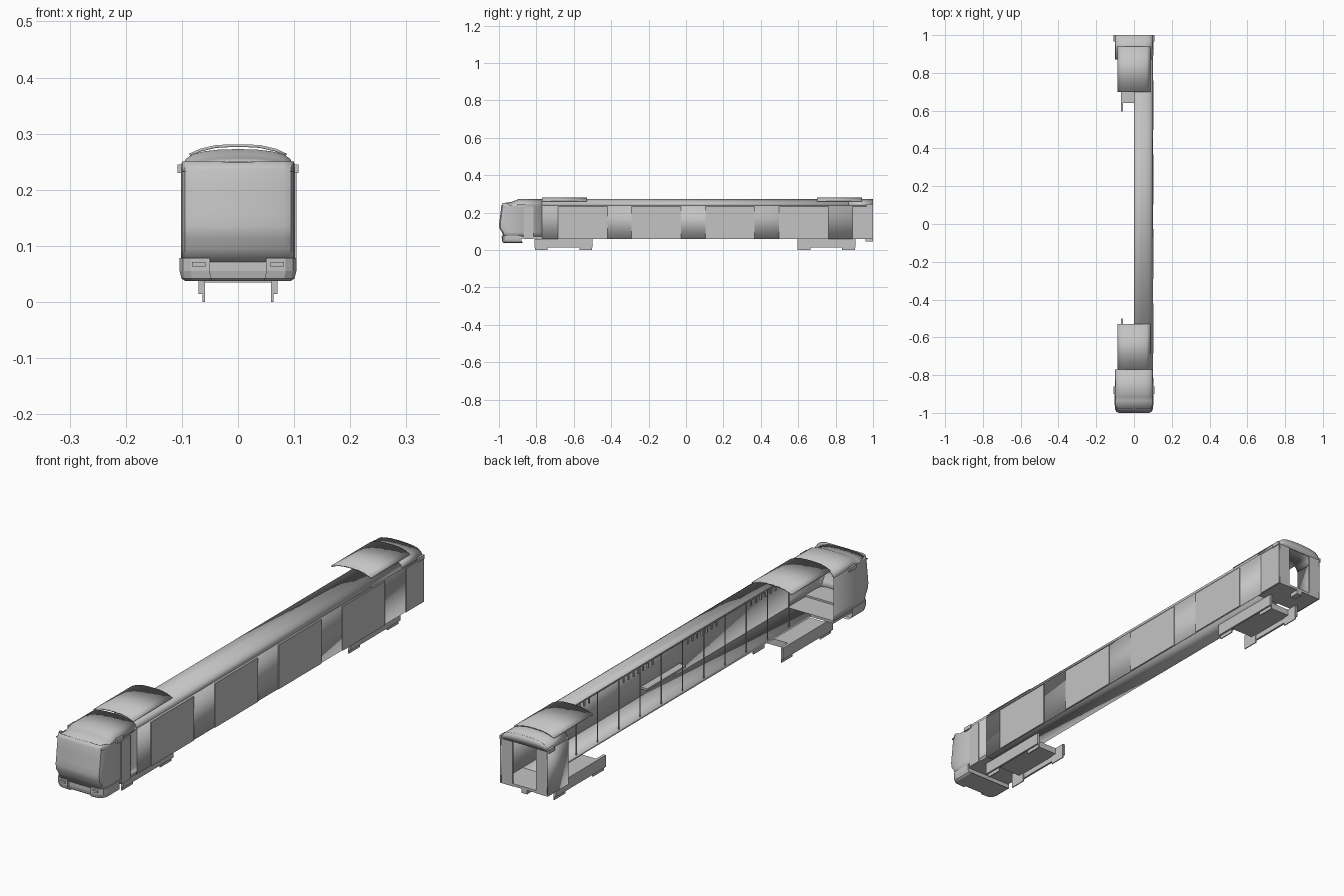
import bpy
from math import radians

if "Cube" in bpy.data.objects:
    bpy.data.objects.remove(bpy.data.objects["Cube"])

grey = bpy.data.materials.new("plain grey")
grey.use_nodes = True
grey.diffuse_color = (0.55, 0.55, 0.55, 1)
grey.node_tree.nodes["Principled BSDF"].inputs["Base Color"].default_value = (0.55, 0.55, 0.55, 1)


def make(name, verts, faces):
    mesh = bpy.data.meshes.new(name)
    mesh.from_pydata(verts, [], faces)
    mesh.materials.append(grey)
    ob = bpy.data.objects.new(name, mesh)
    bpy.context.collection.objects.link(ob)
    return ob


def sheet(name, rows, thick=0.003):
    """Thin curved panel lofted through rows of points."""
    n = len(rows[0])
    faces = [(r * n + c, r * n + c + 1, (r + 1) * n + c + 1, (r + 1) * n + c)
             for r in range(len(rows) - 1) for c in range(n - 1)]
    ob = make(name, [p for row in rows for p in row], faces)
    solid = ob.modifiers.new("thickness", "SOLIDIFY")
    solid.thickness, solid.offset = thick, 0
    bpy.ops.object.select_all(action="DESELECT")
    ob.select_set(True)
    bpy.context.view_layer.objects.active = ob
    bpy.ops.object.shade_smooth_by_angle(angle=radians(35))
    return ob


def box(name, x, y, z):
    verts = [(a, b, c) for a in x for b in y for c in z]
    return make(name, verts, [(0, 1, 3, 2), (4, 6, 7, 5), (0, 4, 5, 1),
                              (2, 3, 7, 6), (0, 2, 6, 4), (1, 5, 7, 3)])


def along(profile, y0, y1):
    return [[(x, y, z) for x, z in profile] for y in (y0, y1)]


# Roof cross-sections
half_roof = [(0, .271), (.035, .270), (.06, .267), (.08, .262), (.092, .254), (.1, .238)]
full_roof = [(-x, z) for x, z in half_roof[:0:-1]] + half_roof
BACK, CAB = .87, -.77

# Half-open body
sheet("half_roof", along(half_roof, CAB, BACK))
sheet("left_side_wall", along([(.1, .06), (.1, .238)], CAB, 1))
sheet("half_floor", along([(0, .066), (.1, .066)], CAB, BACK), .01)

# Raised wall panels between the recessed doors
PITCH, DOOR, FIRST = .394, .13, -.815
edges = [-.87] + [FIRST + i * PITCH + d for i in range(5) for d in (0, DOOR)] + [1]
for i in range(0, len(edges), 2):
    box("raised_wall_panel", (.1, .1045), (edges[i], edges[i + 1]), (.06, .232))

# Rear end: roof, stub wall, floor and end wall with a doorway
sheet("rear_roof", along(full_roof, BACK, .9985))
sheet("rear_right_stub_wall", along([(-.1, .06), (-.1, .238)], BACK, 1))
box("rear_floor", (-.1, .1), (BACK, 1), (.061, .071))
end_y = (.994, 1)
for s in (-1, 1):
    box("end_wall_post", sorted((s * .05, s * .1)), end_y, (.06, .235))
    box("end_marker", sorted((s * .1, s * .108)), (.965, 1), (.23, .245))
sheet("end_wall_top", [[(x, .997, .235) for x, z in full_roof],
                       [(x, .997, z) for x, z in full_roof]], .006)
box("coupler", (-.012, .012), (.96, 1), (.045, .061))

# Driver's cab: rounded front wrapped into both sides
nose = [(-.975, .072), (-.982, .095), (-.996, .115), (-.998, .135),
        (-.995, .16), (-.99, .2), (-.986, .235), (-.98, .25)]
rows = []
for y, z in nose:
    side_z = min(z, .238)
    right = [(-.1, CAB, side_z), (-.1, y + .045, side_z), (-.0985, y + .02, z),
             (-.093, y + .006, z), (-.08, y, z)]
    rows.append(right + [(-x, b, c) for x, b, c in right[::-1]])
sheet("cab_shell", rows)
box("cab_floor", (-.1, .1), (-.96, CAB), (.061, .071))

# Cab roof stepping down to the windscreen
steps = [(-.982, -.022), (-.935, -.016), (-.915, -.009), (-.895, 0), (CAB, 0)]
sheet("cab_roof", [[(x, y, max(z + drop, .234)) for x, z in full_roof] for y, drop in steps])
for s in (-1, 1):
    box("cab_side_marker", sorted((s * .1, s * .108)), (-.9, -.86), (.23, .245))

# Bumper with rounded ends and lamp plates
bumper_plan = [(-.104, -.88), (-.104, -.955), (-.098, -.972), (-.085, -.981), (-.05, -.984),
               (-.05, -.975)]
bumper_plan += [(-x, y) for x, y in bumper_plan[::-1]]
n = len(bumper_plan)
levels = [(.9, .037), (.97, .042), (1, .055), (1, .078)]
verts = [(x * k, y + (1 - k) * .1, z) for k, z in levels for x, y in bumper_plan]
faces = [(l * n + i, l * n + (i + 1) % n, (l + 1) * n + (i + 1) % n, (l + 1) * n + i)
         for l in range(len(levels) - 1) for i in range(n)]
faces += [tuple(range(n))[::-1], tuple(range(3 * n, 4 * n))]
make("front_bumper", verts, faces)
for s in (-1, 1):
    box("headlamp", sorted((s * .058, s * .082)), (-.987, -.979), (.063, .071))

# Curved roof units
unit = [(-.086, .262), (-.066, .271), (-.04, .277), (-.015, .2785)]
unit += [(-x, z) for x, z in unit[::-1]]
for y0, y1 in ((-.77, -.53), (.70, .94)):
    sheet("roof_unit", along(unit, y0, y1), .005)

# Bogies: body, side frames and low feet
for mid in (-.655, .75):
    box("bogie_body", (-.064, .064), (mid - .11, mid + .11), (.035, .06))
    for s in (-1, 1):
        box("bogie_side_frame", sorted((s * .062, s * .070)),
            (mid - .155, mid + .155), (.014, .06))
        for e in (-1, 1):
            box("bogie_foot", sorted((s * .059, s * .063)),
                sorted((mid + e * .085, mid + e * .153)), (0, .06))

# Interior: poles, strap rail, straps and a bench
box("strap_rail", (.04, .043), (-.7, .85), (.232, .235))
for i in range(12):
    y = -.64 + i * PITCH / 3
    box("grab_pole", (.001, .004), (y, y + .003), (.07, .271))
for i in range(4):
    for j in range(7):
        y = FIRST + DOOR + .04 + i * PITCH + j * .03
        box("hanging_strap", (.039, .044), (y, y + .007), (.212, .234))
box("bench_seat", (.07, .098), (-.1, .14), (.1, .108))
